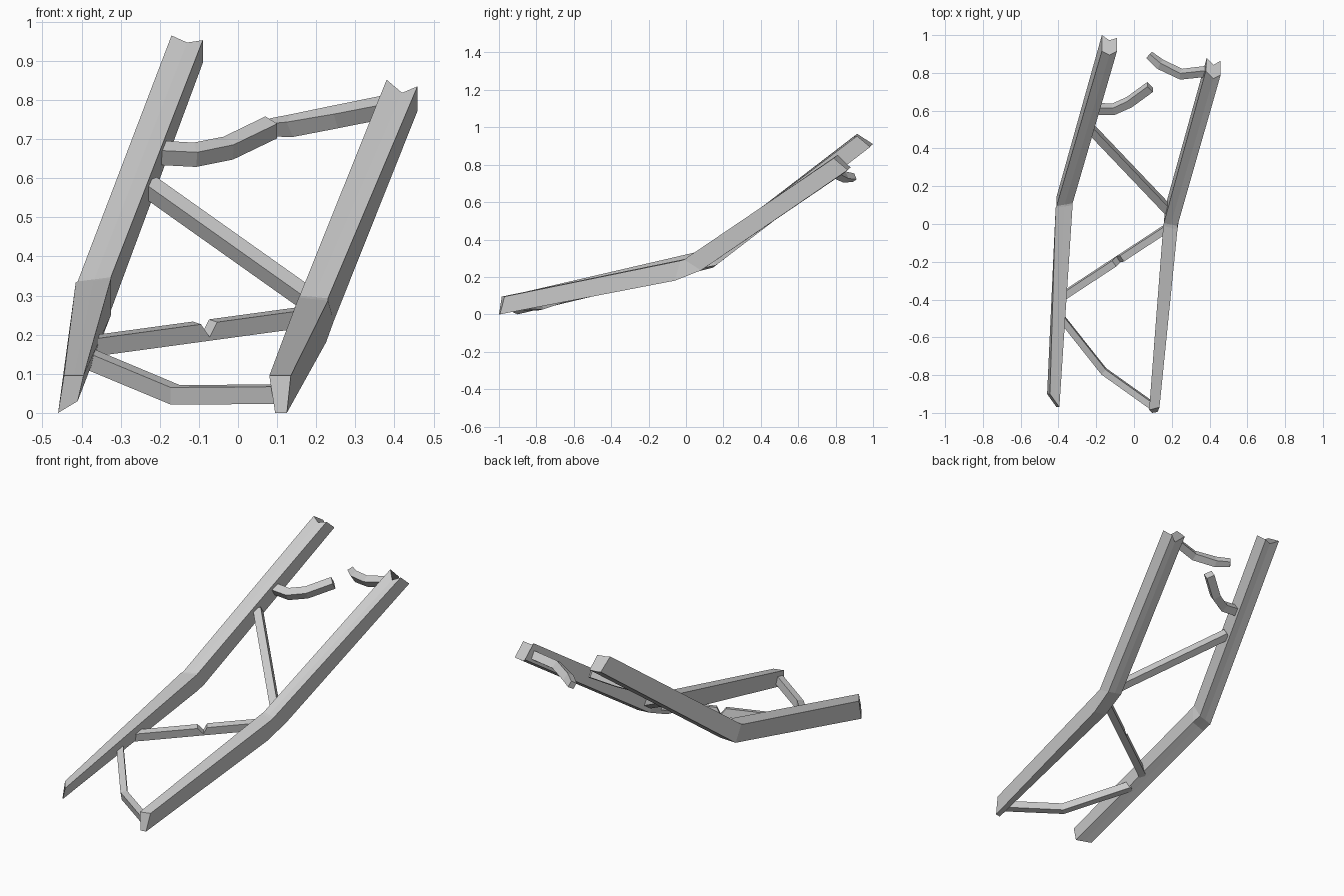
import bpy, bmesh
from mathutils import Vector as V

if "Cube" in bpy.data.objects:
    bpy.data.objects.remove(bpy.data.objects["Cube"])

def loft(name, rings):
    """Skin a list of equal-length closed rings and cap both ends."""
    bm = bmesh.new()
    loops = [[bm.verts.new(p) for p in r] for r in rings]
    n = len(loops[0])
    for a, b in zip(loops, loops[1:]):
        for i in range(n):
            bm.faces.new((a[i], a[(i + 1) % n], b[(i + 1) % n], b[i]))
    bm.faces.new(loops[0])
    bm.faces.new(loops[-1])
    bmesh.ops.recalc_face_normals(bm, faces=bm.faces)
    me = bpy.data.meshes.new(name)
    bm.to_mesh(me)
    bm.free()
    ob = bpy.data.objects.new(name, me)
    bpy.context.collection.objects.link(ob)

def section(tl, tr, br, bl, tear=(0, 0, 0)):
    """Beam ring with mid points on top and bottom; tear shifts those mid points."""
    tl, tr, br, bl, t = map(V, (tl, tr, br, bl, tear))
    return [tl, (tl + tr) / 2 + t, tr, br, (bl + br) / 2 + t, bl]

def brace(name, pts, up, w, h, taper=1.0):
    """Rectangular bar along a path, mitred at the bends."""
    pts, rings = [V(p) for p in pts], []
    for i, p in enumerate(pts):
        d = (pts[min(i + 1, len(pts) - 1)] - pts[max(i - 1, 0)]).normalized()
        s = d.cross(V(up)).normalized()
        u = s.cross(d)
        k = taper if i == 0 else 1.0
        a, b = s * w / 2 * k, u * h / 2 * k
        rings.append([p - a + b, p + a + b, p + a - b, p - a - b])
    loft(name, rings)

# Main rails: kinked halfway, with torn upper ends
loft("left_rail", [
    section((-.445, -.90, .095), (-.395, -.97, .095), (-.41, -.97, .03), (-.46, -.90, 0)),
    section((-.415, .085, .333), (-.325, .10, .343), (-.325, .10, .25), (-.41, .085, .235)),
    section((-.41, .095, .336), (-.325, .11, .347), (-.325, .16, .262), (-.41, .145, .25)),
    section((-.17, .915, .965), (-.09, .915, .953), (-.09, .985, .895), (-.17, 1.0, .91), (0, -.02, -.012)),
])
loft("right_rail", [
    section((.08, -.985, .095), (.135, -.97, .095), (.125, -.995, 0), (.095, -1.0, 0)),
    section((.155, -.01, .295), (.23, -.03, .287), (.225, -.06, .18), (.155, -.05, .185)),
    section((.158, .005, .30), (.23, -.01, .293), (.245, .08, .235), (.165, .09, .245)),
    section((.38, .81, .852), (.459, .79, .835), (.459, .865, .772), (.385, .88, .785), (0, -.03, -.025)),
])

flat = (0, -.22, .97)      # normal of the lower half
steep = (0, -.56, .83)     # normal of the upper half

# Sagging front brace
brace("front_brace", [(-.39, -.49, .142), (-.16, -.78, .046), (.10, -.965, .048)], flat, .035, .045)

# Middle brace with a V-shaped crack in its top
a, b = V((-.38, -.385, .17)), V((.17, -.025, .245))
side, up = (b - a).cross(V(flat)).normalized(), V((0, -.01, .045))
rings = []
for t_top, t_low, h in ((0, 0, 1), (.50, .525, 1), (.54, .54, .2), (.575, .55, 1), (1, 1, 1)):
    top, low = a.lerp(b, t_top) + up * (h - .5), a.lerp(b, t_low) - up * .5
    s = side * .019
    rings.append([top - s, top + s, low + s, low - s])
loft("cracked_middle_brace", rings)

# Straight diagonal brace
brace("diagonal_brace", [(-.225, .50, .577), (.18, .075, .29)], steep, .042, .045)

# Snapped top brace, in two curled halves
brace("broken_brace_left", [(-.20, .61, .665), (-.11, .607, .66), (-.025, .645, .677), (.085, .725, .73)],
      steep, .045, .045)
brace("broken_brace_right", [(.08, .895, .73), (.14, .845, .735), (.25, .793, .757), (.40, .81, .787)],
      steep, .04, .045, .8)
